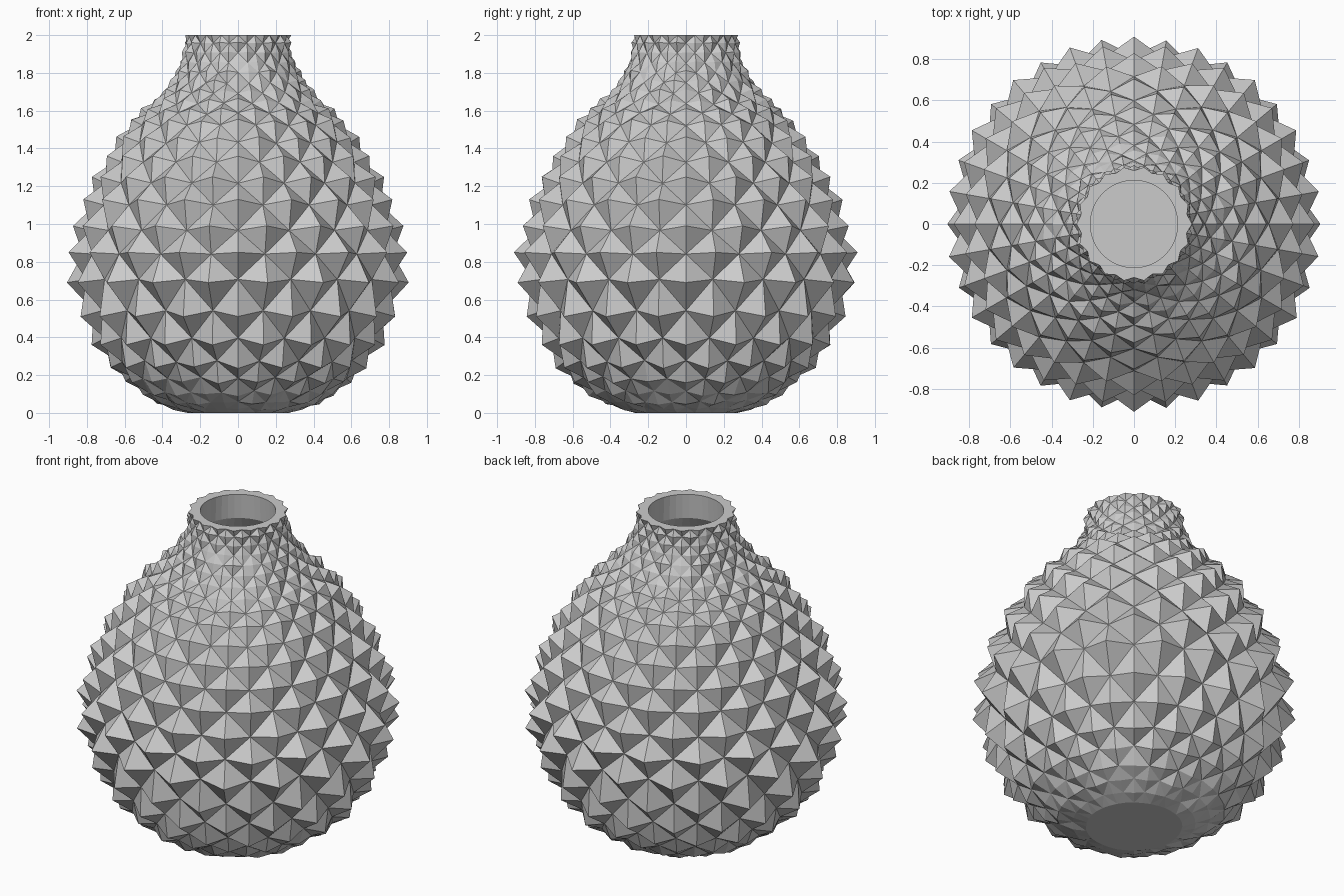
import bpy, bmesh, math, random

if "Cube" in bpy.data.objects:
    bpy.data.objects.remove(bpy.data.objects["Cube"])

random.seed(4)
N = 36          # columns: 18 studs per row, every other row staggered

# outer profile at the stud tips: height, radius, stud depth
OUTER = [(0, .27, 0), (.02, .345, .006), (.05, .43, .012), (.095, .51, .02),
         (.16, .60, .035), (.24, .685, .05), (.36, .775, .07), (.51, .845, .085),
         (.69, .905, .09), (.85, .91, .09), (.99, .875, .085), (1.13, .83, .08),
         (1.25, .775, .07), (1.36, .705, .06), (1.46, .64, .05), (1.55, .57, .042),
         (1.61, .51, .036), (1.66, .45, .03), (1.71, .40, .026), (1.76, .36, .022),
         (1.81, .33, .02), (1.86, .305, .018), (1.91, .29, .018), (1.96, .282, .018),
         (2.0, .28, .02)]
# smooth hollow, from the rim down to the inner floor
INNER = [(2.0, .212), (1.85, .22), (1.75, .28), (1.6, .42), (1.4, .58),
         (1.15, .70), (.8, .77), (.5, .71), (.25, .55), (.12, .38), (.08, .25)]

bm = bmesh.new()


def ring(points):
    """points: list of (radius, height), one per column"""
    return [bm.verts.new((r * math.cos(2 * math.pi * i / N),
                          r * math.sin(2 * math.pi * i / N), z))
            for i, (r, z) in enumerate(points)]


# studded outside: tips and valleys alternate like a chessboard
rows = []
for k, (z, r, depth) in enumerate(OUTER):
    z0, r0, _ = OUTER[max(k - 1, 0)]
    z1, r1, _ = OUTER[min(k + 1, len(OUTER) - 1)]
    length = math.hypot(z1 - z0, r1 - r0)
    nr, nz = (z1 - z0) / length, (r0 - r1) / length
    edge = k in (0, len(OUTER) - 1)
    rough = .008 if (z > 1.4 or z < .3) and not edge else .002
    pts = []
    for i in range(N):
        d = depth * ((i + k) % 2) + random.uniform(-rough, rough)
        pts.append((r - d * (1 if edge else nr), z if edge else max(z - d * nz, .002)))
    rows.append(ring(pts))

for k in range(len(rows) - 1):
    for i in range(N):
        j = (i + 1) % N
        a, b, c, d = rows[k][i], rows[k][j], rows[k + 1][j], rows[k + 1][i]
        # split between the two valleys so each stud is a four-sided pyramid
        if (i + k) % 2 == 0:
            bm.faces.new((a, b, d))
            bm.faces.new((b, c, d))
        else:
            bm.faces.new((a, b, c))
            bm.faces.new((a, c, d))

# rim and hollow inside
last = rows[-1]
for z, r in INNER:
    cur = ring([(r, z)] * N)
    for i in range(N):
        j = (i + 1) % N
        bm.faces.new((last[i], last[j], cur[j], cur[i]))
    last = cur

# inner floor and flat base
bm.faces.new(last)
bm.faces.new(rows[0][::-1])
bmesh.ops.recalc_face_normals(bm, faces=bm.faces)

mesh = bpy.data.meshes.new("studded_vase")
bm.to_mesh(mesh)
bm.free()
vase = bpy.data.objects.new("studded_vase", mesh)
bpy.context.collection.objects.link(vase)
